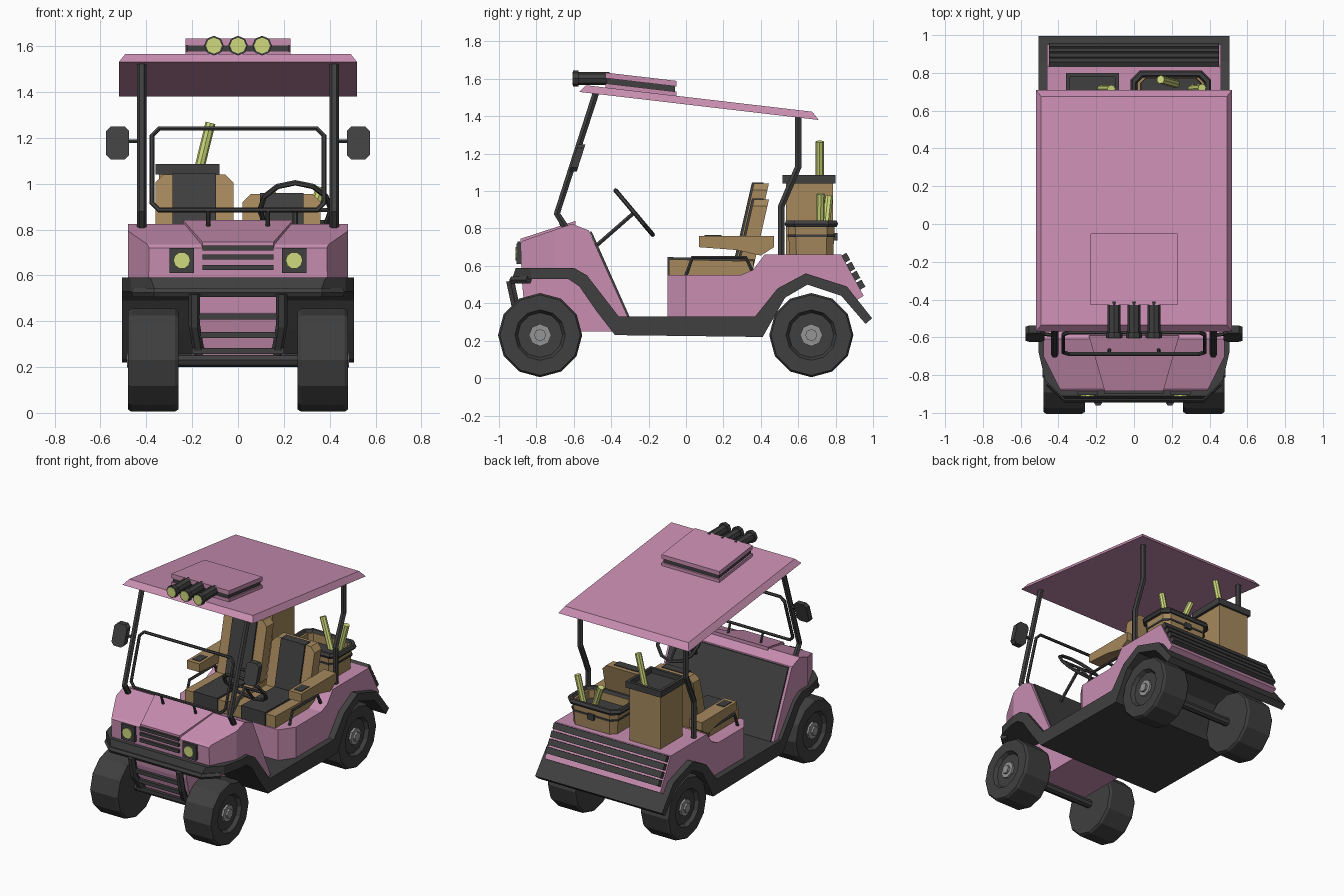
import bpy, bmesh, math
from mathutils import Vector

if "Cube" in bpy.data.objects:
    bpy.data.objects.remove(bpy.data.objects["Cube"])

def mat(name, c):
    m = bpy.data.materials.new(name)
    m.diffuse_color = (*c, 1)
    m.use_nodes = True
    m.node_tree.nodes["Principled BSDF"].inputs["Base Color"].default_value = m.diffuse_color
    return m

PINK = mat("pink", (0.58, 0.27, 0.44))
TAN = mat("tan", (0.38, 0.25, 0.11))
DARK = mat("dark", (0.05, 0.05, 0.05))
LIME = mat("lime", (0.62, 0.70, 0.20))
METAL = mat("metal", (0.3, 0.3, 0.3))

def add(name, me, m):
    ob = bpy.data.objects.new(name, me)
    me.materials.clear()
    me.materials.append(m)
    bpy.context.collection.objects.link(ob)
    return ob

def extr(name, pts, lo, hi, axis, m, fn=None, cuts=(), recess=None):
    """Extrude a 2D outline along an axis; fn remaps vertices, cuts are plan lines trimming the corners."""
    bm = bmesh.new()
    put = {'x': lambda a, b, t: (t, a, b), 'y': lambda a, b, t: (a, t, b), 'z': lambda a, b, t: (a, b, t)}[axis]
    A = [bm.verts.new(put(a, b, lo)) for a, b in pts]
    B = [bm.verts.new(put(a, b, hi)) for a, b in pts]
    n = len(pts)
    bm.faces.new(A[::-1])
    top = bm.faces.new(B)
    for i in range(n):
        j = (i + 1) % n
        bm.faces.new((A[i], A[j], B[j], B[i]))
    bmesh.ops.recalc_face_normals(bm, faces=bm.faces[:])
    if recess:
        bmesh.ops.inset_region(bm, faces=[top], thickness=recess[0])
        f = bmesh.ops.extrude_discrete_faces(bm, faces=[top])['faces'][0]
        for v in f.verts:
            v.co.z -= recess[1]
    for (x0, y0), (x1, y1) in cuts:
        for s in (1, -1):
            no = Vector((s * (y0 - y1), x1 - x0, 0))
            r = bmesh.ops.bisect_plane(bm, geom=bm.verts[:] + bm.edges[:] + bm.faces[:],
                                       plane_co=(s * x0, y0, 0), plane_no=no, clear_outer=True)
            bmesh.ops.holes_fill(bm, edges=[e for e in r['geom_cut'] if isinstance(e, bmesh.types.BMEdge)])
    if fn:
        for v in bm.verts:
            v.co = fn(*v.co)
    bmesh.ops.recalc_face_normals(bm, faces=bm.faces[:])
    me = bpy.data.meshes.new(name)
    bm.to_mesh(me)
    bm.free()
    return add(name, me, m)

def rect(a0, a1, b0, b1, c=0):
    if not c:
        return [(a0, b0), (a1, b0), (a1, b1), (a0, b1)]
    return [(a0 + c, b0), (a1 - c, b0), (a1, b0 + c), (a1, b1 - c),
            (a1 - c, b1), (a0 + c, b1), (a0, b1 - c), (a0, b0 + c)]

def box(name, x0, x1, y0, y1, z0, z1, m, c=0, **k):
    return extr(name, rect(x0, x1, y0, y1, c), z0, z1, 'z', m, **k)

def tube(name, pts, r, m, cyclic=False, res=1):
    cu = bpy.data.curves.new(name, 'CURVE')
    cu.dimensions = '3D'
    cu.bevel_depth, cu.bevel_resolution, cu.use_fill_caps = r, res, True
    sp = cu.splines.new('POLY')
    sp.points.add(len(pts) - 1)
    for p, co in zip(sp.points, pts):
        p.co = (*co, 1)
    sp.use_cyclic_u = cyclic
    tmp = bpy.data.objects.new(name + "_path", cu)
    bpy.context.collection.objects.link(tmp)
    bpy.context.view_layer.update()
    me = bpy.data.meshes.new_from_object(tmp.evaluated_get(bpy.context.evaluated_depsgraph_get()))
    bpy.data.objects.remove(tmp)
    for p in me.polygons:
        p.use_smooth = False
    return add(name, me, m)

def ring(r, n, cy, cz):
    return [(cy + r * math.cos(math.tau * i / n), cz + r * math.sin(math.tau * i / n)) for i in range(n)]

# Wheels: tyre with recessed rim, hub
def wheel(name, s, y):
    bm = bmesh.new()
    prof = [(0.26, 0.12), (0.26, 0.215), (0.275, 0.225), (0.465, 0.225), (0.48, 0.215), (0.48, 0.135), (0.455, 0.12)]
    loops = [[bm.verts.new((s * x, a, b)) for a, b in ring(r, 12, y, 0.23)] for x, r in prof]
    for p, q in zip(loops, loops[1:]):
        for i in range(12):
            bm.faces.new((p[i], p[(i + 1) % 12], q[(i + 1) % 12], q[i]))
    bm.faces.new(loops[0])
    bm.faces.new(loops[-1])
    bmesh.ops.recalc_face_normals(bm, faces=bm.faces[:])
    me = bpy.data.meshes.new(name)
    bm.to_mesh(me)
    bm.free()
    add(name, me, DARK)
    extr(name + "_hub", ring(0.06, 8, y, 0.23), s * 0.45, s * 0.47, 'x', METAL)
    extr(name + "_cap", ring(0.032, 8, y, 0.23), s * 0.47, s * 0.485, 'x', METAL)

for y, n in ((-0.78, "front"), (0.67, "rear")):
    for s in (-1, 1):
        wheel(f"{n}_wheel_{'right' if s > 0 else 'left'}", s, y)
    extr(n + "_axle", ring(0.03, 8, y, 0.23), -0.27, 0.27, 'x', DARK)

# Fender band, sill and floor in one side profile
extr("fender_and_floor", [(-0.93, 0.53), (-0.91, 0.59), (-0.6, 0.59), (-0.53, 0.55), (-0.36, 0.33), (0.37, 0.33),
     (0.49, 0.48), (0.64, 0.56), (0.86, 0.49), (0.995, 0.32), (0.96, 0.29), (0.83, 0.44), (0.65, 0.50), (0.53, 0.43),
     (0.41, 0.22), (-0.38, 0.23), (-0.48, 0.36), (-0.57, 0.49), (-0.63, 0.53)], -0.505, 0.505, 'x', DARK,
     cuts=[((0.505, -0.68), (0.47, -0.83)), ((0.47, -0.83), (0.36, -0.93))])

# Front body
extr("front_cowl", [(-0.88, 0.58), (-0.885, 0.72), (-0.87, 0.735), (-0.61, 0.825), (-0.52, 0.79), (-0.31, 0.325),
     (-0.36, 0.325), (-0.53, 0.545), (-0.6, 0.58)], -0.48, 0.48, 'x', PINK, cuts=[((0.48, -0.70), (0.39, -0.88))])
extr("front_lower_body", [(-0.88, 0.55), (-0.87, 0.44), (-0.82, 0.25), (-0.38, 0.25), (-0.38, 0.38), (-0.55, 0.55)],
     -0.2, 0.2, 'x', PINK)
extr("firewall", [(-0.515, 0.785), (-0.505, 0.785), (-0.30, 0.325), (-0.32, 0.325)], -0.46, 0.46, 'x', DARK)
extr("bonnet_panel", [(-0.155, -0.885), (0.155, -0.885), (0.24, -0.59), (-0.24, -0.59)], -0.03, 0.0, 'z', PINK,
     fn=lambda x, y, z: (x, y, z + 0.745 + (y + 0.885) * 0.325))
for z in (0.635, 0.68, 0.72):
    box("grille_bar", -0.155, 0.155, -0.90, -0.87, z - 0.011, z + 0.011, DARK)
for s in (-1, 1):
    x = s * 0.245
    box("headlight_housing", x - 0.053, x + 0.053, -0.905, -0.86, 0.61, 0.72, DARK)
    extr("headlight_lens", ring(0.037, 10, x, 0.665), -0.912, -0.9, 'y', LIME)
    tube("guard_upright", [(s * 0.19, -0.94, 0.52), (s * 0.19, -0.91, 0.38), (s * 0.17, -0.84, 0.26)], 0.025, DARK)

# Bumper and guard rails
tube("front_bumper", [(-0.45, -0.84, 0.525), (-0.36, -0.925, 0.525), (0.36, -0.925, 0.525), (0.45, -0.84, 0.525)], 0.022, DARK)
for y, z in ((-0.915, 0.42), (-0.885, 0.34), (-0.86, 0.27)):
    box("guard_rail", -0.2, 0.2, y - 0.012, y + 0.012, z - 0.013, z + 0.013, DARK)

# Rear body with slats on the tail
extr("rear_body", [(-0.1, 0.325), (-0.1, 0.55), (0.29, 0.55), (0.36, 0.58), (0.42, 0.66), (0.83, 0.66), (0.95, 0.44),
     (0.90, 0.41), (0.86, 0.47), (0.64, 0.54), (0.5, 0.47), (0.38, 0.325)], -0.46, 0.46, 'x', PINK,
     cuts=[((0.46, 0.0), (0.39, -0.1))])
for i in range(4):
    y, z = 0.85 + 0.027 * i, 0.64 - 0.048 * i
    extr("tail_slat", [(y - 0.02, z + 0.015), (y + 0.008, z + 0.03), (y + 0.028, z - 0.008), (y, z - 0.023)],
         -0.45, 0.45, 'x', DARK)

# Roof, roof box and spotlights
def slope(x, y, z):
    return (x, y, z + 1.53 - 0.117 * (y + 0.57))

def roof_fn(x, y, z):
    return slope(x * 0.945, 0.07 + (y - 0.07) * 0.945, z) if z > 0.02 else slope(x, y, z)

box("roof", -0.52, 0.52, -0.57, 0.71, 0, 0.04, PINK, fn=roof_fn)
box("roof_box_base", -0.23, 0.23, -0.43, -0.05, 0.035, 0.062, PINK, fn=slope)
box("roof_box_gap", -0.22, 0.22, -0.425, -0.06, 0.062, 0.09, DARK, fn=slope)
box("roof_box_lid", -0.23, 0.23, -0.43, -0.05, 0.09, 0.12, PINK, fn=slope)
for x in (-0.105, 0, 0.105):
    extr("spotlight_body", ring(0.034, 8, x, 1.602), -0.58, -0.41, 'y', DARK)
    extr("spotlight_head", ring(0.043, 8, x, 1.602), -0.603, -0.575, 'y', DARK)
    extr("spotlight_lens", ring(0.035, 8, x, 1.602), -0.607, -0.60, 'y', LIME)

# Posts and mirrors
for s in (-1, 1):
    x = s * 0.42
    tube("front_post", [(x, -0.48, 1.53), (x, -0.69, 0.88), (x, -0.64, 0.80)], 0.02, DARK)
    tube("rear_post", [(x, 0.6, 1.41), (x, 0.6, 1.13), (x, 0.51, 0.92), (x, 0.51, 0.64)], 0.02, DARK)
    tube("mirror_arm", [(x, -0.59, 1.185), (s * 0.49, -0.58, 1.185)], 0.01, DARK)
    a, b = sorted((s * 0.475, s * 0.575))
    extr("mirror", rect(a, b, 1.105, 1.25, 0.02), -0.60, -0.56, 'y', DARK,
         fn=lambda x, y, z: (x, y + (z - 1.18) * 0.32, z))

# Windscreen frame and its feet
frame = [(x, -0.69 + (z - 0.88) * 0.32, z) for x, z in rect(-0.375, 0.375, 0.885, 1.24, 0.03)]
tube("windscreen_frame", frame, 0.011, DARK, cyclic=True)
for x in (-0.13, 0.13):
    tube("windscreen_foot", [(x, -0.69, 0.885), (x, -0.66, 0.80)], 0.009, DARK)

# Steering wheel
C, U, R = Vector((0.25, -0.277, 0.885)), Vector((0, -0.643, 0.766)), 0.155
rim = lambda a: C + R * (math.cos(a) * Vector((1, 0, 0)) + math.sin(a) * U)
tube("steering_wheel", [rim(math.tau * i / 12) for i in range(12)], 0.012, DARK, cyclic=True)
for a in (0, math.pi, -math.pi / 2):
    tube("steering_spoke", [C, rim(a)], 0.009, DARK)
tube("steering_column", [C, (0.25, -0.50, 0.69)], 0.012, DARK)

# Seats: cushion, backrest, dark inserts, armrest, side rail
for s, top, y0 in ((-1, 1.04, 0.285), (1, 0.955, 0.305)):
    lo, hi = sorted((s * 0.02, s * 0.36))
    a, b = sorted((s * 0.095, s * 0.285))
    lean = lambda x, y, z: (x, y + (z - 0.7) * 0.23, z)
    extr("seat_cushion", [(-0.09, 0.55), (-0.09, 0.635), (0.36, 0.625), (0.36, 0.55)], lo, hi, 'x', TAN)
    extr("cushion_insert", [(-0.1, 0.55), (-0.1, 0.647), (0.33, 0.637), (0.33, 0.55)], a, b, 'x', DARK)
    extr("seat_back", rect(lo, hi, 0.6, top, 0.035), y0, y0 + 0.08, 'y', TAN, fn=lean)
    extr("back_insert", rect(a, b, 0.62, top + 0.005), y0 - 0.012, y0 + 0.05, 'y', DARK, fn=lean)
    lo, hi = sorted((s * 0.355, s * 0.455))
    extr("armrest", [(0.07, 0.70), (0.07, 0.76), (0.47, 0.76), (0.47, 0.70), (0.40, 0.655), (0.27, 0.685)],
         lo, hi, 'x', TAN)
    box("cup_holder", lo + 0.02, hi - 0.02, 0.10, 0.19, 0.74, 0.764, DARK)
    x = s * 0.41
    tube("seat_rail", [(x, 0.0, 0.55), (x, 0.035, 0.645), (x, 0.32, 0.645), (x, 0.36, 0.56)], 0.011, DARK)

# Tall bag box and open cooler behind the seats
box("bag_box", -0.345, -0.10, 0.535, 0.785, 0.655, 1.05, TAN)
box("bag_box_rim", -0.36, -0.08, 0.515, 0.80, 1.04, 1.085, DARK, recess=(0.03, 0.035))
taper = lambda x, y, z: (0.195 + (x - 0.195) * (0.94 + (z - 0.66) * 0.35), 0.67 + (y - 0.67) * (0.94 + (z - 0.66) * 0.35), z)
box("cooler", 0.01, 0.38, 0.545, 0.795, 0.655, 0.825, TAN, c=0.04, fn=taper, recess=(0.025, 0.08))
box("cooler_band", 0.005, 0.385, 0.54, 0.80, 0.755, 0.768, DARK, c=0.04, fn=taper)
box("cooler_latch", 0.17, 0.22, 0.785, 0.81, 0.735, 0.775, DARK)
tube("cooler_rim", [(x, y, 0.825) for x, y in rect(0.0, 0.39, 0.545, 0.795, 0.04)], 0.02, DARK, cyclic=True)

# Rolled sticks standing in the containers
for p, q in (((-0.185, 0.715, 1.0), (-0.12, 0.715, 1.265)), ((0.23, 0.74, 0.74), (0.14, 0.765, 0.97)),
             ((0.30, 0.715, 0.74), (0.36, 0.72, 0.985))):
    tube("stick", [p, q], 0.022, LIME, res=2)
